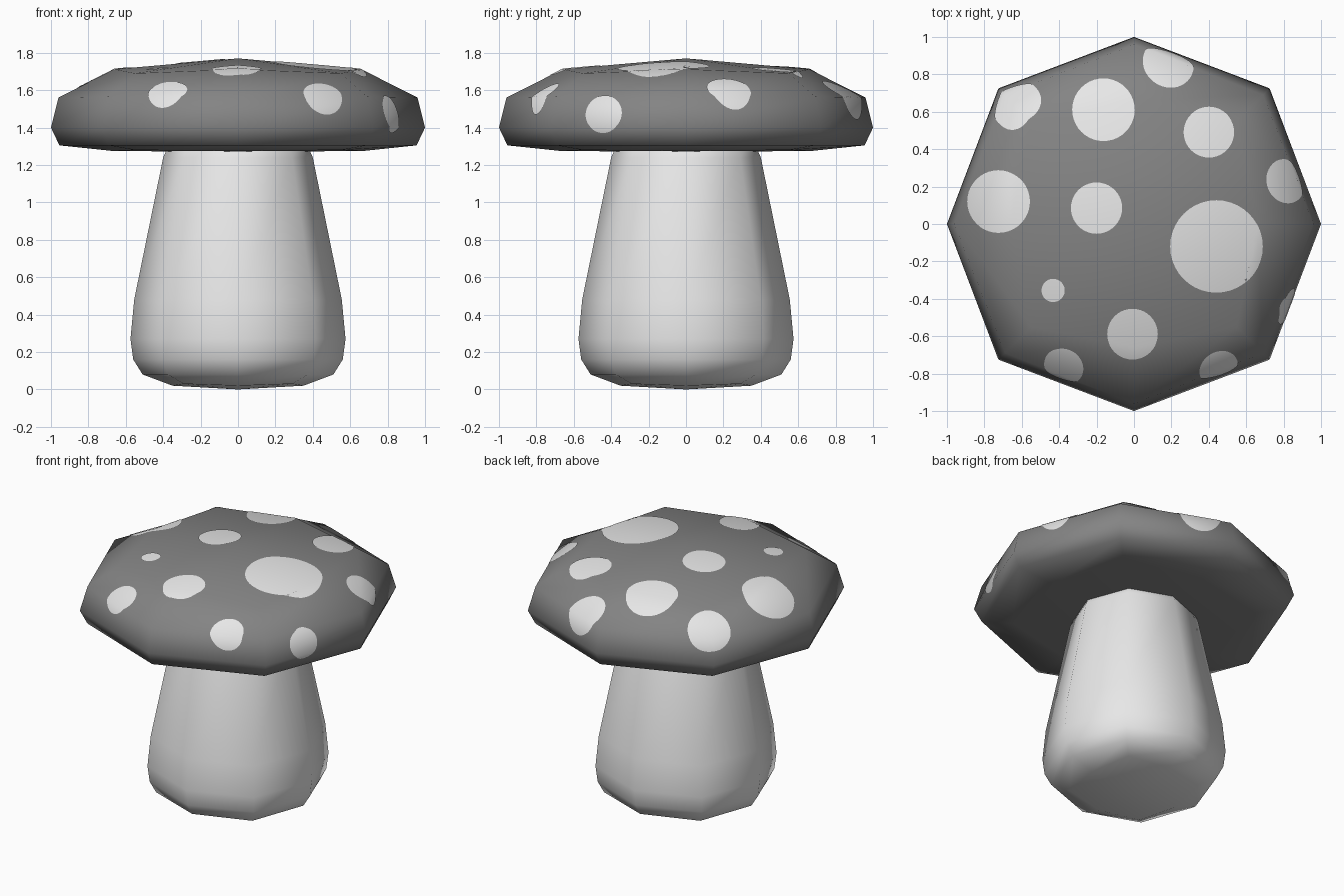
import bpy, bmesh, math
from mathutils import Vector
from mathutils.bvhtree import BVHTree
from mathutils.interpolate import poly_3d_calc

if "Cube" in bpy.data.objects:
    bpy.data.objects.remove(bpy.data.objects["Cube"])


def material(name, rgb):
    m = bpy.data.materials.new(name)
    m.diffuse_color = (*rgb, 1)
    m.use_nodes = True
    m.node_tree.nodes["Principled BSDF"].inputs["Base Color"].default_value = m.diffuse_color
    return m


CAP = material("dark grey cap", (0.23, 0.23, 0.23))
STEM = material("pale stem", (0.8, 0.8, 0.8))
SPOT = material("pale spots", (0.8, 0.8, 0.8))


def add_object(name, bm, mat):
    me = bpy.data.meshes.new(name)
    bm.to_mesh(me)
    bm.free()
    me.materials.append(mat)
    for p in me.polygons:
        p.use_smooth = True
    ob = bpy.data.objects.new(name, me)
    bpy.context.collection.objects.link(ob)
    return ob


def rounded_body(name, rings, z_bottom, z_top, mat):
    """Eight-sided body; each ring is (axis radius, axis z, corner x=y, corner z)."""
    bm = bmesh.new()
    loops = []
    for r, z, d, dz in rings:
        pts = []
        for sx, sy in ((1, 0), (1, 1), (0, 1), (-1, 1), (-1, 0), (-1, -1), (0, -1), (1, -1)):
            k, h = (d, dz) if sx and sy else (r, z)
            pts.append(bm.verts.new((sx * k, sy * k, h)))
        loops.append(pts)
    for a, b in zip(loops, loops[1:]):
        for i in range(8):
            j = (i + 1) % 8
            bm.faces.new((a[i], a[j], b[j], b[i]))
    # ends closed by four quads around a centre point
    for loop, z in ((loops[0], z_bottom), (loops[-1], z_top)):
        c = bm.verts.new((0, 0, z))
        for i in range(0, 8, 2):
            bm.faces.new((c, loop[i], loop[i + 1], loop[(i + 2) % 8]))
    bmesh.ops.recalc_face_normals(bm, faces=bm.faces[:])
    return add_object(name, bm, mat)


# stem
rounded_body("stem", [
    (0.35, 0.02, 0.29, 0.03),
    (0.51, 0.08, 0.375, 0.08),
    (0.56, 0.16, 0.405, 0.16),
    (0.575, 0.27, 0.415, 0.27),
    (0.555, 0.48, 0.40, 0.48),
    (0.40, 1.24, 0.29, 1.24),
    (0.36, 1.33, 0.26, 1.33)], 0.0, 1.34, STEM)

# cap
cap = rounded_body("cap", [
    (0.67, 1.275, 0.55, 1.28),
    (0.955, 1.305, 0.69, 1.305),
    (1.0, 1.40, 0.725, 1.40),
    (0.96, 1.56, 0.69, 1.565),
    (0.66, 1.712, 0.55, 1.69)], 1.27, 1.77, CAP)

# lookup of the cap surface and its smooth normals
me = cap.data
me.calc_loop_triangles()
tris = [tuple(t.vertices) for t in me.loop_triangles]
co = [v.co.copy() for v in me.vertices]
nor = [v.normal.copy() for v in me.vertices]
tree = BVHTree.FromPolygons(co, tris)

# spots: centre, projection direction, radius
UP = (0, 0, 1)
spots = [
    ((0.44, -0.12, 1.7), UP, 0.247),
    ((-0.20, 0.085, 1.7), UP, 0.137),
    ((-0.163, 0.61, 1.7), UP, 0.167),
    ((0.40, 0.49, 1.7), UP, 0.135),
    ((-0.723, 0.12, 1.7), UP, 0.167),
    ((-0.432, -0.355, 1.7), UP, 0.062),
    ((-0.008, -0.588, 1.7), UP, 0.135),
    ((-0.375, -0.75, 1.578), (0, -0.68, 0.73), 0.105),
    ((0.452, -0.735, 1.545), (0, -0.8, 0.6), 0.103),
    ((0.83, -0.44, 1.475), (1, -0.1, 0.15), 0.10),
    ((0.80, 0.228, 1.585), (0.58, 0, 0.81), 0.118),
    ((0.18, 0.84, 1.56), (0.1, 0.72, 0.69), 0.138),
    ((-0.645, 0.655, 1.60), (-0.6, 0.6, 0.55), 0.137),
]
RINGS, SEGS = 10, 40
bm = bmesh.new()
normals = []


def surface_vert(p, d):
    """Thin-plate vertex dropped along d onto the cap."""
    hit, n, idx, _ = tree.ray_cast(p + d, -d)
    if hit is None:
        return None
    ids = tris[idx]
    w = poly_3d_calc([co[i] for i in ids], hit)
    sn = sum((nor[i] * k for i, k in zip(ids, w)), Vector()).normalized()
    normals.append(sn)
    return bm.verts.new(hit + n * 0.004)


for c, d, r in spots:
    c, d = Vector(c), Vector(d).normalized()
    u = d.orthogonal().normalized()
    v = d.cross(u)
    mid = surface_vert(c, d)
    prev = [mid] * SEGS
    for k in range(1, RINGS + 1):
        ring = []
        for s in range(SEGS):
            a = math.tau * s / SEGS
            off = (u * math.cos(a) + v * math.sin(a)) * (r * k / RINGS)
            ring.append(surface_vert(c + off, d))
        for s in range(SEGS):
            t = (s + 1) % SEGS
            quad = (prev[s], ring[s], ring[t], prev[t])
            if k == 1:
                quad = quad[:3]
            if None not in quad:
                bm.faces.new(quad)
        prev = ring

spots_ob = add_object("cap_spots", bm, SPOT)
spots_ob.data.normals_split_custom_set_from_vertices(normals)
